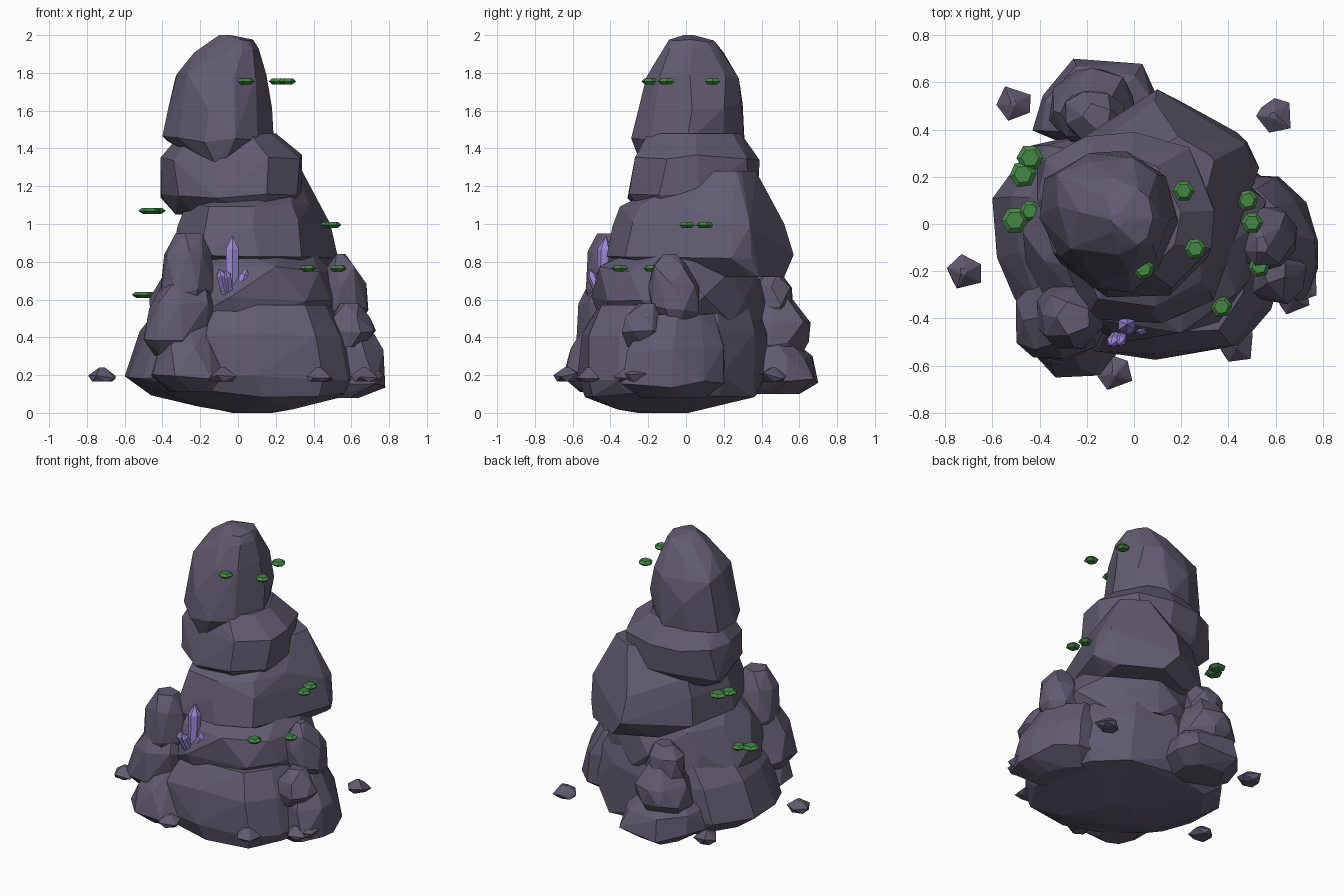
import bpy, bmesh, math, random
from mathutils import Vector


def material(name, rgb):
    m = bpy.data.materials.new(name)
    m.diffuse_color = (*rgb, 1)
    return m


STONE = material("purple_grey_stone", (0.122, 0.104, 0.165))
LEAF = material("moss_green", (0.06, 0.25, 0.06))
CRYSTAL = material("violet_crystal", (0.33, 0.25, 0.68))


def finish(bm, name, mat):
    bmesh.ops.recalc_face_normals(bm, faces=bm.faces)
    me = bpy.data.meshes.new(name)
    bm.to_mesh(me)
    bm.free()
    me.materials.append(mat)
    ob = bpy.data.objects.new(name, me)
    bpy.context.collection.objects.link(ob)
    return ob


def hull(bm):
    res = bmesh.ops.convex_hull(bm, input=bm.verts)
    junk = {g for g in res["geom_interior"] + res["geom_unused"]
            if isinstance(g, bmesh.types.BMVert)}
    bmesh.ops.delete(bm, geom=list(junk), context='VERTS')


def rock(name, seed, rings, sides=9, outline=None):
    """Faceted boulder wrapped round rings of (z, x0, x1, y0, y1).
    The rings are round, or follow a plan outline fitted to their extents."""
    rnd = random.Random(seed)
    bm = bmesh.new()
    for i, (z, x0, x1, y0, y1) in enumerate(rings):
        pts = []
        if outline:
            pts = [(x + rnd.uniform(-.02, .02), y + rnd.uniform(-.02, .02))
                   for x, y in outline]
        else:
            n = sides if min(x1 - x0, y1 - y0) > 0.2 else 5
            for k in range(n):
                a = 2 * math.pi * (k + 0.5 * (i % 2) + rnd.uniform(-.2, .2)) / n
                r = rnd.uniform(0.94, 1.06)
                pts.append((r * math.cos(a), r * math.sin(a)))
        xs, ys = [p[0] for p in pts], [p[1] for p in pts]
        inner = 0 < i < len(rings) - 1
        for x, y in pts:
            u = (x - min(xs)) / (max(xs) - min(xs))
            v = (y - min(ys)) / (max(ys) - min(ys))
            dz = rnd.uniform(-.018, .018) if inner else 0
            bm.verts.new((x0 + u * (x1 - x0), y0 + v * (y1 - y0), max(0, z + dz)))
    hull(bm)
    bmesh.ops.dissolve_limit(bm, angle_limit=math.radians(5),
                             verts=bm.verts, edges=bm.edges)
    return finish(bm, name, STONE)


# Main stack of boulders
rock("base_boulder", 3, [
    (0.00, -0.03, 0.18, -0.26, 0.02), (0.03, -0.22, 0.40, -0.38, 0.15),
    (0.10, -0.46, 0.60, -0.535, 0.38), (0.19, -0.60, 0.65, -0.575, 0.42),
    (0.42, -0.52, 0.60, -0.55, 0.43), (0.57, -0.41, 0.50, -0.46, 0.38)],
    outline=[(-.60, .13), (-.42, .36), (0, .45), (.33, .39), (.56, .20),
             (.66, -.10), (.60, -.36), (.44, -.53), (.10, -.575),
             (-.20, -.55), (-.47, -.33), (-.57, -.12)])
rock("lower_boulder", 8, [
    (0.48, -0.46, 0.50, -0.45, 0.40), (0.60, -0.47, 0.56, -0.50, 0.42),
    (0.76, -0.38, 0.51, -0.46, 0.38), (0.86, -0.28, 0.38, -0.30, 0.30)])
rock("middle_boulder", 12, [
    (0.72, -0.10, 0.44, -0.05, 0.52), (0.83, -0.35, 0.53, -0.42, 0.57),
    (1.00, -0.32, 0.49, -0.39, 0.52), (1.11, -0.27, 0.42, -0.35, 0.46),
    (1.28, 0.00, 0.34, 0.02, 0.37)],
    outline=[(.10, .57), (.47, .36), (.50, .27), (.44, 0), (.32, -.29),
             (.08, -.42), (-.20, -.38), (-.35, 0), (-.30, .35)])
rock("upper_boulder", 21, [
    (1.05, -0.33, 0.27, -0.22, 0.28), (1.15, -0.41, 0.34, -0.31, 0.38),
    (1.35, -0.41, 0.34, -0.27, 0.39), (1.48, -0.30, 0.20, -0.20, 0.29)],
    outline=[(-.41, .10), (-.38, .25), (-.20, .37), (0, .39), (.20, .32),
             (.34, .05), (.30, -.15), (.15, -.31), (-.10, -.30), (-.32, -.16)])
rock("peak_boulder", 5, [
    (1.32, -0.18, -0.02, -0.24, -0.05), (1.45, -0.40, 0.19, -0.29, 0.31),
    (1.62, -0.37, 0.18, -0.25, 0.30), (1.78, -0.33, 0.15, -0.21, 0.28),
    (1.91, -0.23, 0.11, -0.13, 0.20), (1.965, -0.14, 0.08, -0.09, 0.15),
    (2.00, -0.10, -0.04, -0.01, 0.04)],
    outline=[(-.40, .05), (-.38, .22), (-.20, .31), (0, .31), (.13, .22),
             (.19, 0), (.13, -.20), (0, -.29), (-.15, -.28), (-.31, -.15)])

# Front left pillar
rock("pillar_foot", 31, [
    (0.11, -0.36, -0.14, -0.56, -0.32), (0.19, -0.46, -0.06, -0.65, -0.27),
    (0.34, -0.42, -0.10, -0.61, -0.27), (0.48, -0.32, -0.16, -0.52, -0.32)], 8)
rock("pillar_middle", 32, [
    (0.30, -0.44, -0.22, -0.50, -0.28), (0.38, -0.50, -0.15, -0.58, -0.23),
    (0.57, -0.47, -0.11, -0.57, -0.23), (0.72, -0.38, -0.18, -0.50, -0.28)], 8)
rock("pillar_top", 33, [
    (0.50, -0.34, -0.18, -0.48, -0.30), (0.64, -0.41, -0.12, -0.53, -0.25),
    (0.85, -0.39, -0.14, -0.52, -0.27), (0.95, -0.33, -0.19, -0.47, -0.33)], 8)

# Right side rocks
rock("right_foot", 41, [
    (0.08, 0.40, 0.64, -0.24, 0.10), (0.15, 0.37, 0.78, -0.34, 0.21),
    (0.35, 0.37, 0.77, -0.31, 0.20), (0.52, 0.40, 0.66, -0.20, 0.15)],
    outline=[(.60, .23), (.71, .10), (.78, -.08), (.78, -.20), (.70, -.33),
             (.55, -.30), (.40, -.05), (.45, .21)])
rock("right_spur", 42, [
    (0.35, 0.50, 0.66, -0.31, -0.16), (0.42, 0.47, 0.73, -0.34, -0.11),
    (0.52, 0.50, 0.70, -0.32, -0.12), (0.58, 0.54, 0.64, -0.25, -0.14)], 7)
rock("right_shoulder", 43, [
    (0.42, 0.48, 0.62, -0.12, 0.02), (0.55, 0.44, 0.69, -0.18, 0.07),
    (0.68, 0.44, 0.68, -0.20, 0.07), (0.78, 0.47, 0.62, -0.175, 0.00),
    (0.84, 0.52, 0.57, -0.12, -0.05)], 8)

# Back rocks
rock("back_foot", 51, [
    (0.10, -0.30, 0.00, 0.35, 0.60), (0.17, -0.43, 0.10, 0.28, 0.70),
    (0.30, -0.39, 0.07, 0.28, 0.67), (0.40, -0.28, -0.04, 0.34, 0.54)],
    outline=[(-.28, .70), (0, .66), (.10, .54), (.05, .30), (-.15, .27),
             (-.42, .38), (-.40, .53)])
rock("back_middle", 52, [
    (0.25, -0.30, -0.06, 0.38, 0.58), (0.37, -0.36, 0.01, 0.32, 0.65),
    (0.48, -0.34, 0.00, 0.32, 0.66), (0.62, -0.26, -0.08, 0.38, 0.55)], 8)
rock("back_top", 53, [
    (0.46, -0.24, -0.10, 0.40, 0.52), (0.55, -0.31, -0.04, 0.36, 0.57),
    (0.67, -0.29, -0.05, 0.36, 0.56), (0.73, -0.22, -0.10, 0.40, 0.51)], 7)

# Loose pebbles
for i, (x, y) in enumerate([(-0.72, -0.20), (-0.51, 0.51), (0.59, 0.46),
                            (-0.08, -0.63), (0.43, -0.51), (0.67, -0.31),
                            (0.70, -0.26)]):
    r = 0.073
    rock(f"pebble_{i + 1}", 60 + i, [
        (0.165, x - .7 * r, x + .7 * r, y - .7 * r, y + .7 * r),
        (0.195, x - r, x + r, y - r, y + r),
        (0.24, x - .2 * r, x + .2 * r, y - .2 * r, y + .2 * r)])


def prism(name, mat, start, axis, sections, turn=0.0, sides=6):
    """Many-sided solid with (distance along axis, radius) sections."""
    bm = bmesh.new()
    q = Vector((0, 0, 1)).rotation_difference(Vector(axis))
    for d, r in sections:
        for k in range(sides if r > 0 else 1):
            a = 2 * math.pi * k / sides + turn
            p = Vector((r * math.cos(a), r * math.sin(a), d))
            bm.verts.new(Vector(start) + q @ p)
    hull(bm)
    bmesh.ops.dissolve_limit(bm, angle_limit=0.02, verts=bm.verts, edges=bm.edges)
    return finish(bm, name, mat)


# Moss pads
pads = [(0.21, 0.14, 1.755), (0.26, -0.105, 1.755), (0.04, -0.19, 1.755),
        (-0.44, 0.28, 1.07), (-0.47, 0.21, 1.07), (0.48, 0.10, 0.995),
        (0.50, 0.005, 0.995), (0.37, -0.35, 0.765), (0.53, -0.18, 0.765),
        (-0.505, 0.015, 0.625), (-0.44, 0.055, 0.625)]
for i, p in enumerate(pads):
    r = 0.058 if i in (3, 4, 9) else 0.047
    prism(f"moss_pad_{i + 1}", LEAF, p, (0, 0, 1),
          [(-0.016, .6 * r), (0, r), (0.016, .65 * r)], 0.12 * (i % 3))

# Crystal cluster
for name, start, axis, length, r in [
        ("crystal_tall", (-0.03, -0.44, 0.64), (0, 0.05, 1), 0.30, 0.04),
        ("crystal_left", (-0.065, -0.46, 0.63), (-0.25, -0.4, 1), 0.15, 0.027),
        ("crystal_front", (-0.045, -0.46, 0.63), (-0.15, -0.4, 1), 0.14, 0.025),
        ("crystal_right", (0.0, -0.45, 0.64), (0.4, 0.05, 1), 0.13, 0.025)]:
    prism(name, CRYSTAL, start, axis,
          [(0, .85 * r), (.75 * length, r), (length, 0)], math.pi / 6)
